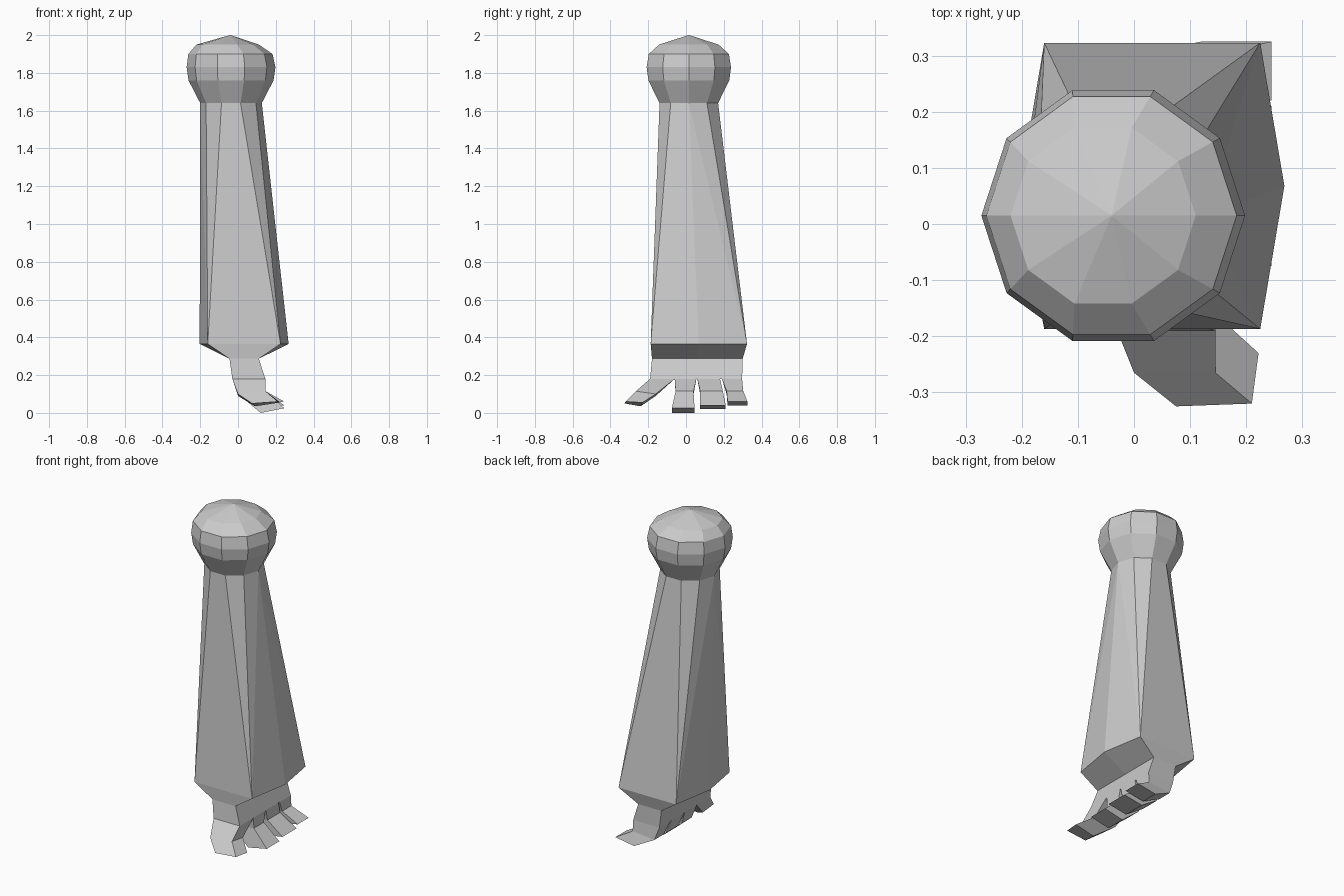
import bpy
import bmesh
from math import cos, sin, pi

cube = bpy.data.objects.get("Cube")
if cube:
    bpy.data.objects.remove(cube, do_unlink=True)

grey = bpy.data.materials.new("light grey")
grey.use_nodes = True
grey.diffuse_color = (0.6, 0.6, 0.6, 1)
grey.node_tree.nodes["Principled BSDF"].inputs["Base Color"].default_value = (0.6, 0.6, 0.6, 1)


def finish(name, bm):
    bmesh.ops.recalc_face_normals(bm, faces=bm.faces)
    mesh = bpy.data.meshes.new(name)
    bm.to_mesh(mesh)
    bm.free()
    mesh.materials.append(grey)
    obj = bpy.data.objects.new(name, mesh)
    bpy.context.collection.objects.link(obj)
    return obj


def loft(name, rings):
    """Skin rings with equal point counts and cap both ends."""
    bm = bmesh.new()
    rows = [[bm.verts.new(p) for p in ring] for ring in rings]
    n = len(rows[0])
    for a, b in zip(rows, rows[1:]):
        for i in range(n):
            j = (i + 1) % n
            bm.faces.new((a[i], a[j], b[j], b[i]))
    bm.faces.new(rows[0])
    bm.faces.new(rows[-1])
    return finish(name, bm)


def decagon(cx, r, z):
    return [(cx + r * cos(i * pi / 5), 0.015 + r * sin(i * pi / 5), z) for i in range(10)]


def hexagon(x0, x1, y0, y1, z, bulge=0.0):
    """Rectangle whose two long sides are pushed out at the middle."""
    mid = (y0 + y1) / 2
    return [(x0, y0, z), (x1, y0, z), (x1 + bulge, mid, z),
            (x1, y1, z), (x0, y1, z), (x0 - bulge, mid, z)]


# Shoulder ball with a shallow pointed cap
neck = decagon(-0.037, 0.163, 1.64)
loft("shoulder_ball", [neck, decagon(-0.037, 0.225, 1.76), decagon(-0.037, 0.235, 1.83),
                       decagon(-0.04, 0.223, 1.9), decagon(-0.055, 0.165, 1.95),
                       decagon(-0.04, 0.002, 2.0)])

# Sleeve: ten-sided at the shoulder, six-sided at the hem
hem = hexagon(-0.16, 0.225, -0.187, 0.323, 0.365, 0.043)
bm = bmesh.new()
for p in neck + hem:
    bm.verts.new(p)
bmesh.ops.convex_hull(bm, input=bm.verts)
bmesh.ops.dissolve_limit(bm, angle_limit=0.01, verts=bm.verts, edges=bm.edges)
finish("sleeve", bm)

# Underside of the sleeve running into the palm
loft("cuff_and_palm", [hem, hexagon(-0.045, 0.11, -0.18, 0.3, 0.287),
                       hexagon(-0.03, 0.145, -0.19, 0.297, 0.18)])


# Fingers: flat jointed blades swept sideways, with slanted tips
def finger(name, base, joint, tip, z_in, z_out):
    def section(x0, x1, ys, z0, z1):
        return [(x0, ys[0], z0), (x1, ys[0], z1), (x1, ys[1], z1), (x0, ys[1], z0)]
    loft(name, [section(-0.03, 0.145, base, 0.18, 0.18),
                section(0.0, 0.145, joint, 0.1, 0.115),
                section(0.12, 0.245, tip, z_in, z_out)])


finger("front_finger", (-0.06, 0.055), (-0.055, 0.04), (-0.075, 0.045), 0.0, 0.025)
finger("middle_finger", (0.06, 0.18), (0.075, 0.195), (0.075, 0.21), 0.02, 0.04)
finger("back_finger", (0.19, 0.297), (0.215, 0.303), (0.22, 0.325), 0.04, 0.06)

# Thumb splayed toward the front
loft("thumb", [
    [(-0.03, -0.19, 0.18), (0.145, -0.19, 0.18), (0.145, -0.06, 0.18), (-0.03, -0.06, 0.18)],
    [(0.0, -0.265, 0.1), (0.145, -0.265, 0.115), (0.145, -0.16, 0.1), (0.0, -0.16, 0.09)],
    [(0.075, -0.325, 0.05), (0.21, -0.32, 0.06), (0.222, -0.23, 0.055), (0.09, -0.24, 0.035)],
])
